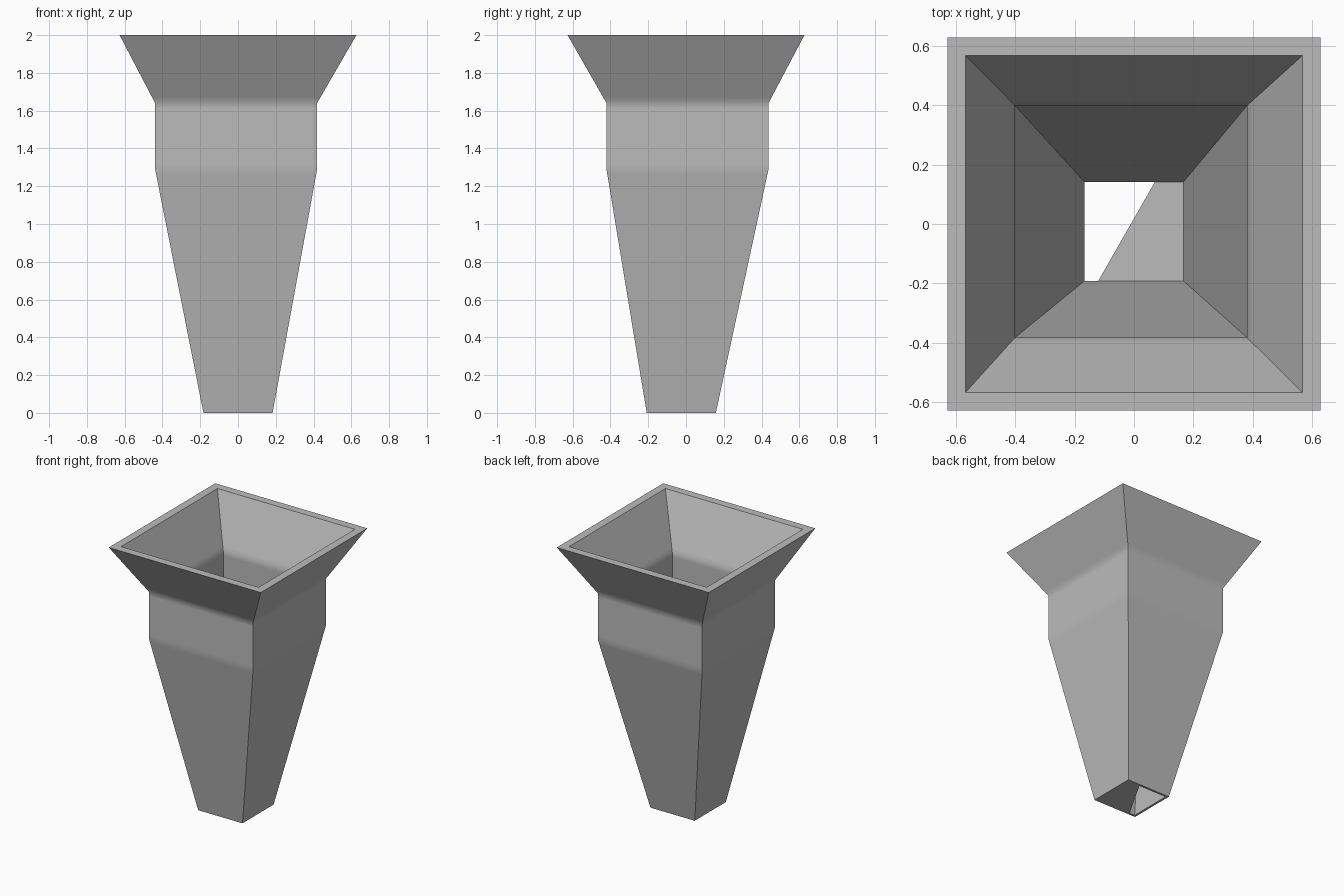
import bpy, bmesh, math

cube = bpy.data.objects.get("Cube")
if cube:
    bpy.data.objects.remove(cube, do_unlink=True)

grey = bpy.data.materials.new("plain grey")
grey.use_nodes = True
colour = (0.5, 0.5, 0.5, 1)
grey.diffuse_color = colour
grey.node_tree.nodes["Principled BSDF"].inputs["Base Color"].default_value = colour

# Square sections: height, centre x, centre y, outer half width, inner half width
sections = [
    (0.0, 0.0, -0.025, 0.183, 0.166),
    (1.29, -0.01, 0.008, 0.429, 0.39),
    (1.64, -0.01, 0.008, 0.429, 0.39),
    (2.0, 0.0, 0.0, 0.627, 0.567),
]


def at_height(z):
    """Interpolate the section at height z."""
    for a, b in zip(sections, sections[1:]):
        if a[0] <= z <= b[0]:
            t = (z - a[0]) / (b[0] - a[0])
            return [p + (q - p) * t for p, q in zip(a, b)]


def square(bm, z, column):
    """Add the corners of the outer or inner square at height z."""
    s = at_height(z)
    return [bm.verts.new((s[1] + sx * s[column], s[2] + sy * s[column], z))
            for sx, sy in ((-1, -1), (1, -1), (1, 1), (-1, 1))]


def finish(bm, name):
    mesh = bpy.data.meshes.new(name)
    bm.to_mesh(mesh)
    bm.free()
    mesh.materials.append(grey)
    obj = bpy.data.objects.new(name, mesh)
    bpy.context.collection.objects.link(obj)
    return obj


# Hollow hopper, with support loops that tighten the soft bends
heights = [0.0]
for bend in (1.29, 1.64):
    heights += [bend - 0.03, bend, bend + 0.03]
heights.append(2.0)

bm = bmesh.new()
rings = [square(bm, z, 3) for z in heights]
rings += [square(bm, z, 4) for z in reversed(heights)]
for low, high in zip(rings, rings[1:] + rings[:1]):
    for i in range(4):
        j = (i + 1) % 4
        bm.faces.new((low[i], low[j], high[j], high[i]))
bmesh.ops.recalc_face_normals(bm, faces=bm.faces)
hopper = finish(bm, "hopper_shell")

bpy.ops.object.select_all(action="DESELECT")
hopper.select_set(True)
bpy.context.view_layer.objects.active = hopper
bpy.ops.object.shade_smooth_by_angle(angle=math.radians(35))

# Slanted plate closing part of the outlet
bm = bmesh.new()
outline = ((-0.12, -0.191), (0.166, -0.191), (0.166, 0.141), (0.07, 0.141))
bm.faces.new([bm.verts.new((x, y, 0.0)) for x, y in outline])
finish(bm, "outlet_plate")
